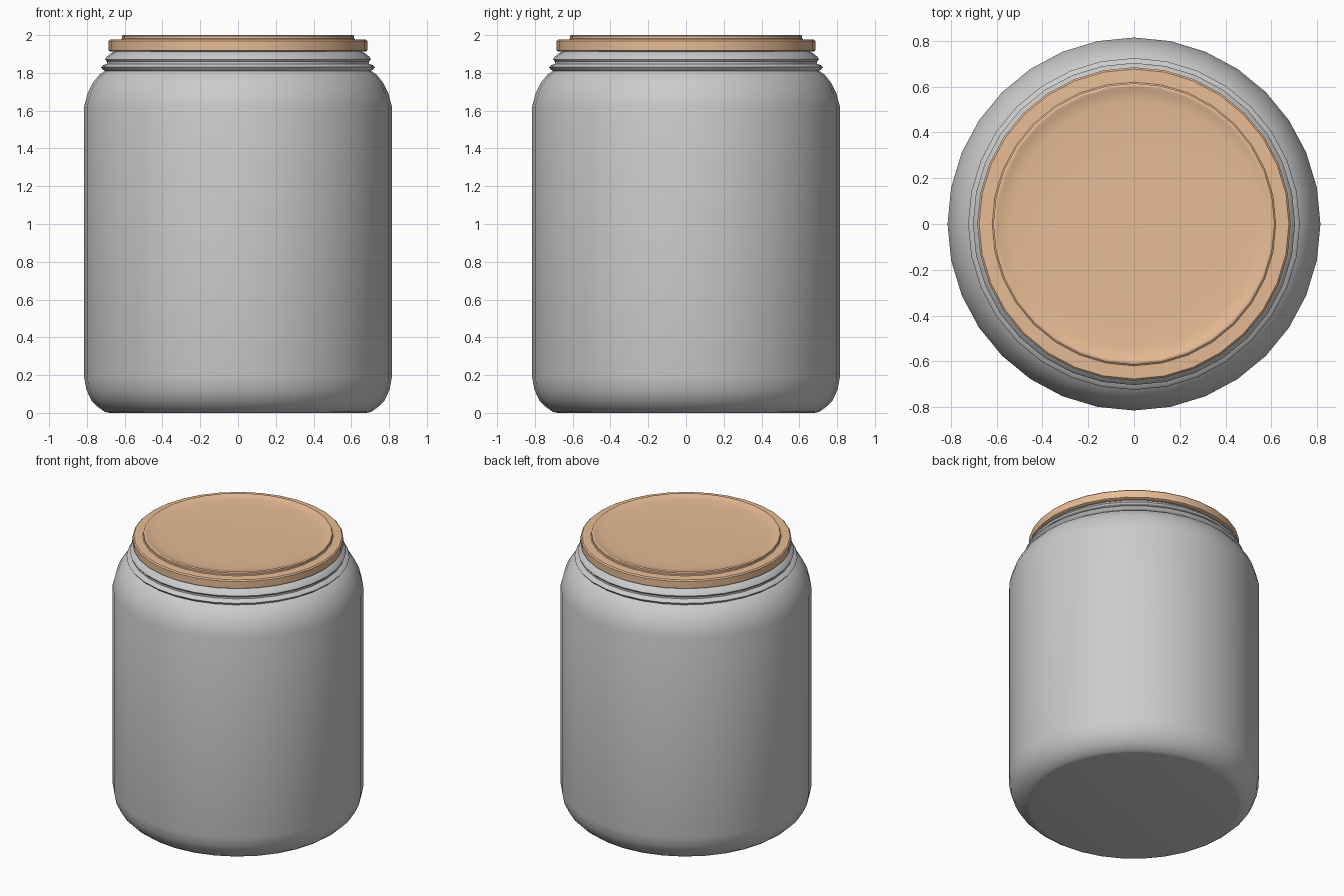
import bpy, bmesh, math

if "Cube" in bpy.data.objects:
    bpy.data.objects.remove(bpy.data.objects["Cube"])

SIDES = 32


def lathe(name, profile, color=None):
    """Revolve a (radius, z) profile around z; both ends are capped."""
    bm = bmesh.new()
    rings = []
    for r, z in profile:
        rings.append([bm.verts.new((r * math.cos(2 * math.pi * i / SIDES),
                                    r * math.sin(2 * math.pi * i / SIDES), z))
                      for i in range(SIDES)])
    for a, b in zip(rings, rings[1:]):
        for i in range(SIDES):
            j = (i + 1) % SIDES
            bm.faces.new((a[i], a[j], b[j], b[i]))
    bm.faces.new(rings[0][::-1])
    bm.faces.new(rings[-1])
    bmesh.ops.recalc_face_normals(bm, faces=bm.faces)
    mesh = bpy.data.meshes.new(name)
    bm.to_mesh(mesh)
    bm.free()
    obj = bpy.data.objects.new(name, mesh)
    bpy.context.collection.objects.link(obj)
    if color:
        mat = bpy.data.materials.new(name + "_color")
        mat.diffuse_color = color
        mat.use_nodes = True
        mat.node_tree.nodes["Principled BSDF"].inputs["Base Color"].default_value = mat.diffuse_color
        mesh.materials.append(mat)
    bpy.ops.object.select_all(action='DESELECT')
    obj.select_set(True)
    bpy.context.view_layer.objects.active = obj
    bpy.ops.object.shade_smooth_by_angle(angle=math.radians(35))
    return obj


# Jar body: rounded base, straight wall, shoulder, two thread ridges, neck
lathe("jar_body", [
    (0.68, 0.0), (0.705, 0.005), (0.74, 0.03), (0.775, 0.065), (0.802, 0.12),
    (0.815, 0.19), (0.815, 1.62), (0.797, 1.69), (0.77, 1.745),
    (0.735, 1.79), (0.705, 1.81),
    (0.718, 1.82), (0.725, 1.83), (0.716, 1.84), (0.694, 1.848),
    (0.694, 1.86), (0.704, 1.872), (0.696, 1.885), (0.672, 1.905),
    (0.655, 1.912), (0.655, 1.94),
])

# Lid: wide flange, raised disc with a shallow dished top
lathe("lid", [
    (0.64, 1.912), (0.675, 1.912), (0.685, 1.918), (0.685, 1.968),
    (0.677, 1.976), (0.62, 1.978), (0.615, 1.982), (0.615, 1.996),
    (0.608, 2.0), (0.602, 2.0), (0.59, 1.994), (0.54, 1.988),
    (0.45, 1.984), (0.3, 1.982),
], (0.8, 0.5, 0.3, 1))
